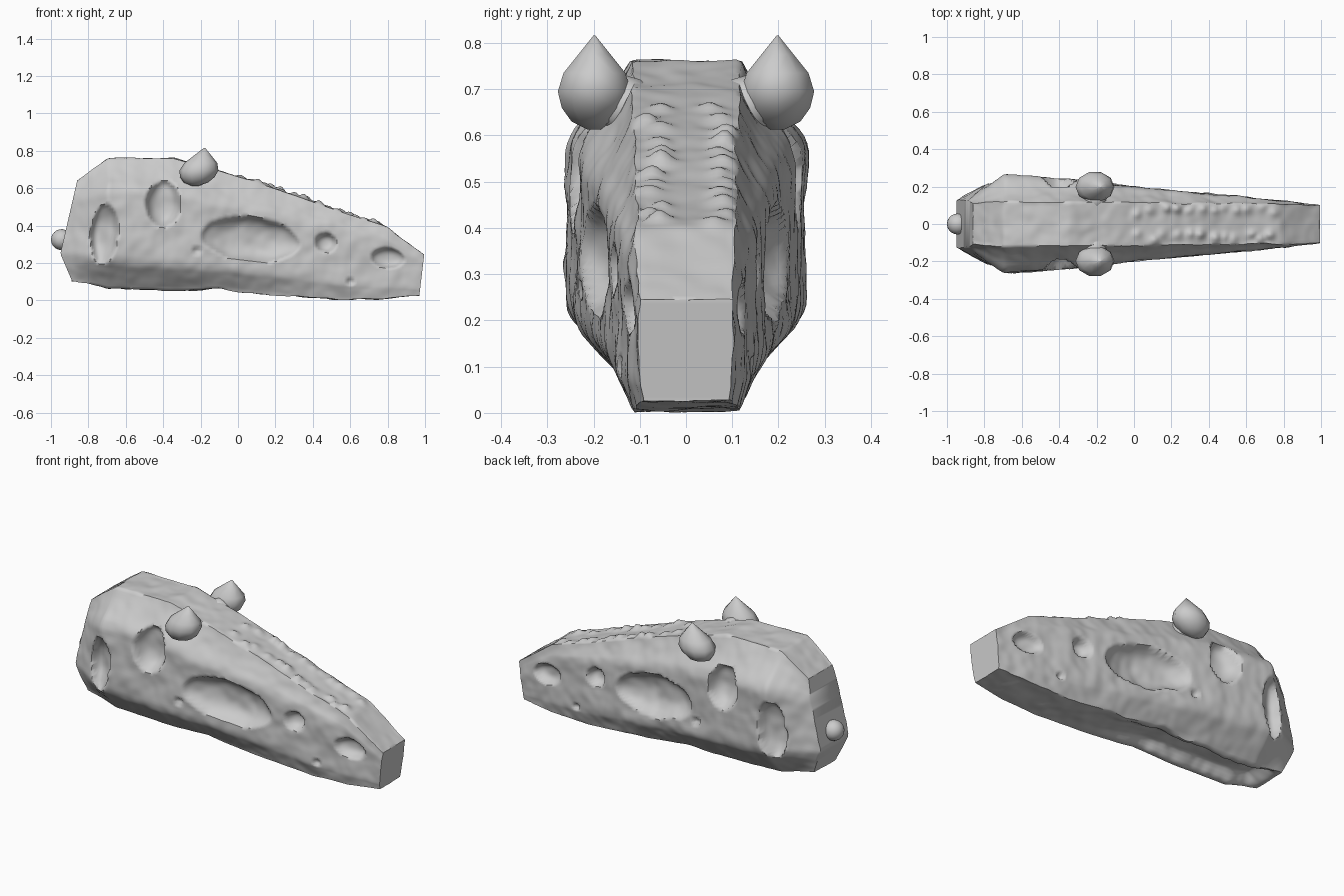
import bpy, bmesh, math, random
from mathutils import Vector, noise

random.seed(4)
if "Cube" in bpy.data.objects:
    bpy.data.objects.remove(bpy.data.objects["Cube"])

bone = bpy.data.materials.new("pale grey bone")
bone.use_nodes = True
bone.diffuse_color = (0.6, 0.6, 0.6, 1)
bone.node_tree.nodes["Principled BSDF"].inputs["Base Color"].default_value = (0.6, 0.6, 0.6, 1)


def clamp(v):
    return max(0.0, min(1.0, v))


def smooth(v):
    v = clamp(v)
    return v * v * (3 - 2 * v)


def lerp_table(table, key):
    """Interpolate rows of (key, values...) at the given key."""
    if key <= table[0][0]:
        return table[0][1:]
    for a, b in zip(table, table[1:]):
        if key <= b[0]:
            t = (key - a[0]) / (b[0] - a[0])
            return [p + (q - p) * t for p, q in zip(a[1:], b[1:])]
    return table[-1][1:]


def finish(name, bm, angle):
    bmesh.ops.recalc_face_normals(bm, faces=bm.faces)
    mesh = bpy.data.meshes.new(name)
    bm.to_mesh(mesh)
    bm.free()
    mesh.materials.append(bone)
    obj = bpy.data.objects.new(name, mesh)
    bpy.context.collection.objects.link(obj)
    bpy.ops.object.select_all(action="DESELECT")
    obj.select_set(True)
    bpy.context.view_layer.objects.active = obj
    bpy.ops.object.shade_smooth_by_angle(angle=math.radians(angle))
    return obj


def loft(bm, rings):
    """Skin closed rings of points and cap both ends with strips from side to side."""
    rows = [[bm.verts.new(p) for p in ring] for ring in rings]
    n = len(rows[0])
    for a, b in zip(rows, rows[1:]):
        for i in range(n):
            j = (i + 1) % n
            bm.faces.new((a[i], a[j], b[j], b[i]))
    for row in (rows[0], rows[-1]):
        for i in range(n // 2):
            strip = dict.fromkeys((row[i], row[i + 1], row[n - i - 1], row[-i]))
            bm.faces.new(list(strip))


# Skull sections: station, top z, bottom z, crest, cheek and jaw half widths, cheek top z, cheek bottom z
SECTIONS = [
    (-0.95, 0.64, 0.105, 0.11, 0.125, 0.10, 0.54, 0.20),
    (-0.82, 0.705, 0.09, 0.12, 0.20, 0.11, 0.57, 0.22),
    (-0.69, 0.76, 0.065, 0.12, 0.262, 0.12, 0.60, 0.22),
    (-0.35, 0.76, 0.055, 0.115, 0.24, 0.12, 0.58, 0.19),
    (-0.10, 0.692, 0.06, 0.115, 0.212, 0.12, 0.53, 0.17),
    (0.10, 0.63, 0.038, 0.115, 0.19, 0.12, 0.49, 0.15),
    (0.30, 0.562, 0.022, 0.11, 0.17, 0.12, 0.45, 0.13),
    (0.55, 0.473, 0.005, 0.11, 0.148, 0.115, 0.39, 0.09),
    (0.78, 0.40, 0.01, 0.108, 0.125, 0.11, 0.33, 0.08),
    (0.99, 0.245, 0.03, 0.10, 0.102, 0.095, 0.20, 0.06),
]
# Lean of the back and of the nose tip by height
BACK_LEAN = [(0.11, 0.06), (0.25, 0.0), (0.64, 0.09), (0.76, 0.10)]
NOSE_LEAN = [(0.03, -0.02), (0.24, 0.005)]
# Openings on each side: x, z, radius x, radius z, tilt, depth
OPENINGS = [
    (-0.715, 0.355, 0.072, 0.16, -0.1, 0.075),
    (-0.40, 0.515, 0.093, 0.118, 0.0, 0.08),
    (0.07, 0.328, 0.26, 0.118, -0.1, 0.075),
    (0.47, 0.31, 0.056, 0.052, 0.0, 0.05),
    (0.80, 0.228, 0.087, 0.056, -0.1, 0.045),
    (-0.22, 0.265, 0.025, 0.02, 0.0, 0.02),
    (0.60, 0.10, 0.02, 0.02, 0.0, 0.02),
]
# Knobbly bumps along the snout
BUMPS = [(0.03 + 0.065 * i + random.uniform(-0.02, 0.02),
          side * random.uniform(0.05, 0.095), random.uniform(0.01, 0.028))
         for i in range(12) for side in (-1, 1)]
STEPS = (10, 12, 24, 12, 10)


def half_section(u):
    """Points from the crest middle down a rounded cheek to the belly middle."""
    zt, zb, wt, w, wb, zu, zl = lerp_table(SECTIONS, u)
    corners = [(0, zt), (wt, zt), (w, zu), (w, zl), (wb, zb), (0, zb)]
    points = []
    for k, (a, b) in enumerate(zip(corners, corners[1:])):
        for s in range(STEPS[k] + (k == 4)):
            t = s / STEPS[k]
            y = a[0] + (b[0] - a[0]) * t
            z = a[1] + (b[1] - a[1]) * t
            if k == 1:
                y -= 0.1 * (w - wt) * math.sin(math.pi * t)
            points.append((k, y, z))
    rounded = []
    for i, (k, y, z) in enumerate(points):
        near = points[i - 2:i + 3]
        if near and near[0][0] >= 1 and near[-1][0] <= 3:
            y = sum(p[1] for p in near) / len(near)
            z = sum(p[2] for p in near) / len(near)
        rounded.append((k, y, z))
    return rounded


def shape(u, k, y, z):
    """Lean the ends, sink the openings, raise bumps and hollow the palate."""
    sign = 1 if y > 0 else -1
    x = u + clamp((-0.7 - u) / 0.25) * lerp_table(BACK_LEAN, z)[0]
    x += clamp((u - 0.85) / 0.14) * lerp_table(NOSE_LEAN, z)[0]
    if k in (1, 2, 3):
        sink = 0
        for cx, cz, rx, rz, tilt, depth in OPENINGS:
            dx, dz = x - cx, z - cz
            c, s = math.cos(tilt), math.sin(tilt)
            r = math.hypot((dx * c + dz * s) / rx, (dz * c - dx * s) / rz)
            r += 0.08 * noise.noise(Vector((x, sign, z)) * 9)
            sink = max(sink, depth * clamp(1 - r ** 3) ** 0.7)
        y -= sign * min(sink, max(0, abs(y) - 0.05))
    elif k == 0:
        z += max(h * math.exp(-((x - bx) ** 2 + (y - by) ** 2) / 0.0006) for bx, by, h in BUMPS)
    elif k == 4:
        ends = smooth((x + 0.88) / 0.1) * smooth((0.4 - x) / 0.8)
        z += 0.055 * ends * smooth((0.1 - abs(y)) / 0.05)
    p = Vector((x, y, z))
    rough = 0.008 * noise.noise(p * 8) + 0.004 * noise.noise(p * 19)
    return Vector((x, y + sign * rough * clamp(abs(y) / 0.05), max(0, z + rough * (k in (0, 4)))))


rings = []
COUNT = 160
for i in range(COUNT + 1):
    u = -0.95 + 1.94 * i / COUNT
    half = half_section(u)
    ring = [shape(u, *p) for p in half]
    ring += [shape(u, k, -y, z) for k, y, z in half[-2:0:-1]]
    rings.append(ring)
bm = bmesh.new()
loft(bm, rings)
finish("skull", bm, 55)

# Pointed brow horns: height, radius
HORN = [(0.613, 0.02), (0.63, 0.065), (0.66, 0.093), (0.695, 0.104), (0.735, 0.088), (0.775, 0.046), (0.816, 0.003)]
for name, side in (("left_horn", 1), ("right_horn", -1)):
    bm = bmesh.new()
    rings = []
    for z, r in HORN:
        lean = 0.03 * (z - 0.69) / 0.12
        rings.append([(-0.21 + lean + r * math.cos(a), side * (0.198 + 0.8 * r * math.sin(a)), z)
                      for a in [math.tau * i / 10 for i in range(10)]])
    loft(bm, rings)
    # Root joining the horn to the crest
    root = bmesh.ops.create_icosphere(bm, subdivisions=2, radius=0.065)
    for v in root["verts"]:
        v.co += Vector((-0.21, side * 0.13, 0.665))
    finish(name, bm, 60)

# Rounded neck joint at the back
bm = bmesh.new()
bmesh.ops.create_icosphere(bm, subdivisions=3, radius=0.056)
for v in bm.verts:
    v.co += Vector((-0.944, 0, 0.325))
finish("neck_joint", bm, 60)
